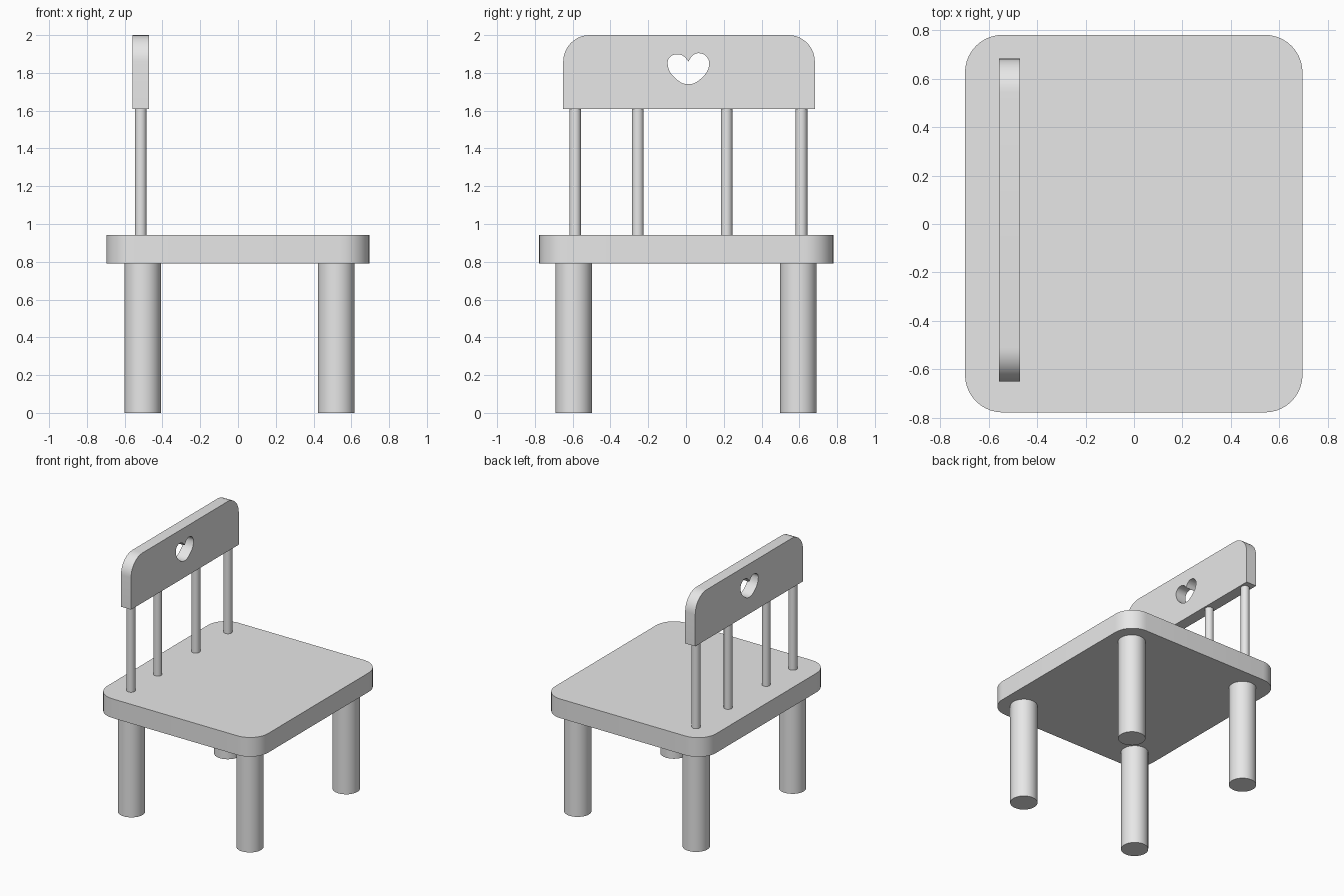
import bpy, bmesh, math
from math import cos, sin, radians

cube = bpy.data.objects.get("Cube")
if cube:
    bpy.data.objects.remove(cube, do_unlink=True)

grey = bpy.data.materials.new("light_grey")
grey.use_nodes = True
grey.diffuse_color = (0.8, 0.8, 0.8, 1)
grey.node_tree.nodes["Principled BSDF"].inputs["Base Color"].default_value = (0.8, 0.8, 0.8, 1)


def finish(obj, name):
    obj.name = obj.data.name = name
    obj.data.materials.clear()
    obj.data.materials.append(grey)
    bpy.ops.object.shade_smooth_by_angle(angle=radians(35))


def rounded_outline(x0, x1, y0, y1, radii, steps=10):
    """Rectangle outline, corner radii given counter-clockwise from lower left."""
    corners = [(x0, y0, 1, 1), (x1, y0, -1, 1), (x1, y1, -1, -1), (x0, y1, 1, -1)]
    points = []
    for i, ((x, y, sx, sy), r) in enumerate(zip(corners, radii)):
        if r == 0:
            points.append((x, y))
            continue
        for k in range(steps + 1):
            a = math.pi * (1 + i / 2) + math.pi / 2 * k / steps
            points.append((x + r * (sx + cos(a)), y + r * (sy + sin(a))))
    return points


def board(name, outline, thickness, location, rotation=(0, 0, 0), hole=None):
    """Flat board from an outline, with an optional curved hole."""
    curve = bpy.data.curves.new(name, "CURVE")
    curve.dimensions = "2D"
    curve.fill_mode = "BOTH"
    curve.extrude = thickness / 2
    edge = curve.splines.new("POLY")
    edge.points.add(len(outline) - 1)
    for p, (x, y) in zip(edge.points, outline):
        p.co = (x, y, 0, 1)
    edge.use_cyclic_u = True
    if hole:
        cut = curve.splines.new("BEZIER")
        cut.bezier_points.add(len(hole) - 1)
        for i, (p, (x, y)) in enumerate(zip(cut.bezier_points, hole)):
            p.co = (x, y, 0)
            p.handle_left_type = p.handle_right_type = "AUTO" if i else "VECTOR"
        cut.use_cyclic_u = True
        cut.resolution_u = 8
    obj = bpy.data.objects.new(name, curve)
    bpy.context.collection.objects.link(obj)
    obj.location, obj.rotation_euler = location, rotation
    bpy.ops.object.select_all(action="DESELECT")
    obj.select_set(True)
    bpy.context.view_layer.objects.active = obj
    bpy.ops.object.convert(target="MESH")
    obj = bpy.context.object
    # Weld the caps to the rim
    bm = bmesh.new()
    bm.from_mesh(obj.data)
    bmesh.ops.remove_doubles(bm, verts=bm.verts, dist=0.0005)
    bmesh.ops.recalc_face_normals(bm, faces=bm.faces)
    bm.to_mesh(obj.data)
    bm.free()
    finish(obj, name)


def post(name, x, y, z0, z1, radius):
    """Upright round bar between two heights."""
    bpy.ops.mesh.primitive_cylinder_add(vertices=32, radius=radius, depth=z1 - z0,
                                        location=(x, y, (z0 + z1) / 2))
    finish(bpy.context.object, name)


# Seat with rounded corners
board("seat", rounded_outline(-0.697, 0.695, -0.777, 0.78, [0.155] * 4),
      0.15, (0, 0, 0.867))

# Backrest with rounded top corners and a heart-shaped hole
heart = [(0.013, 1.86), (-0.012, 1.888), (-0.05, 1.898), (-0.088, 1.88), (-0.096, 1.84),
         (-0.06, 1.775), (0.013, 1.74), (0.085, 1.775), (0.122, 1.84), (0.112, 1.882),
         (0.072, 1.904), (0.035, 1.892)]
board("backrest", rounded_outline(-0.65, 0.682, 1.61, 2.0, [0, 0, 0.14, 0.14]),
      0.087, (-0.514, 0, 0), (radians(90), 0, radians(90)), heart)

# Legs
for end, x in (("back", -0.505), ("front", 0.52)):
    for side, y in (("near", -0.595), ("far", 0.595)):
        post(f"{end}_{side}_leg", x, y, 0, 0.795, 0.097)

# Spindles between seat and backrest
for i, y in enumerate((-0.587, -0.255, 0.215, 0.611)):
    post(f"spindle_{i + 1}", -0.515, y, 0.93, 1.62, 0.031)
